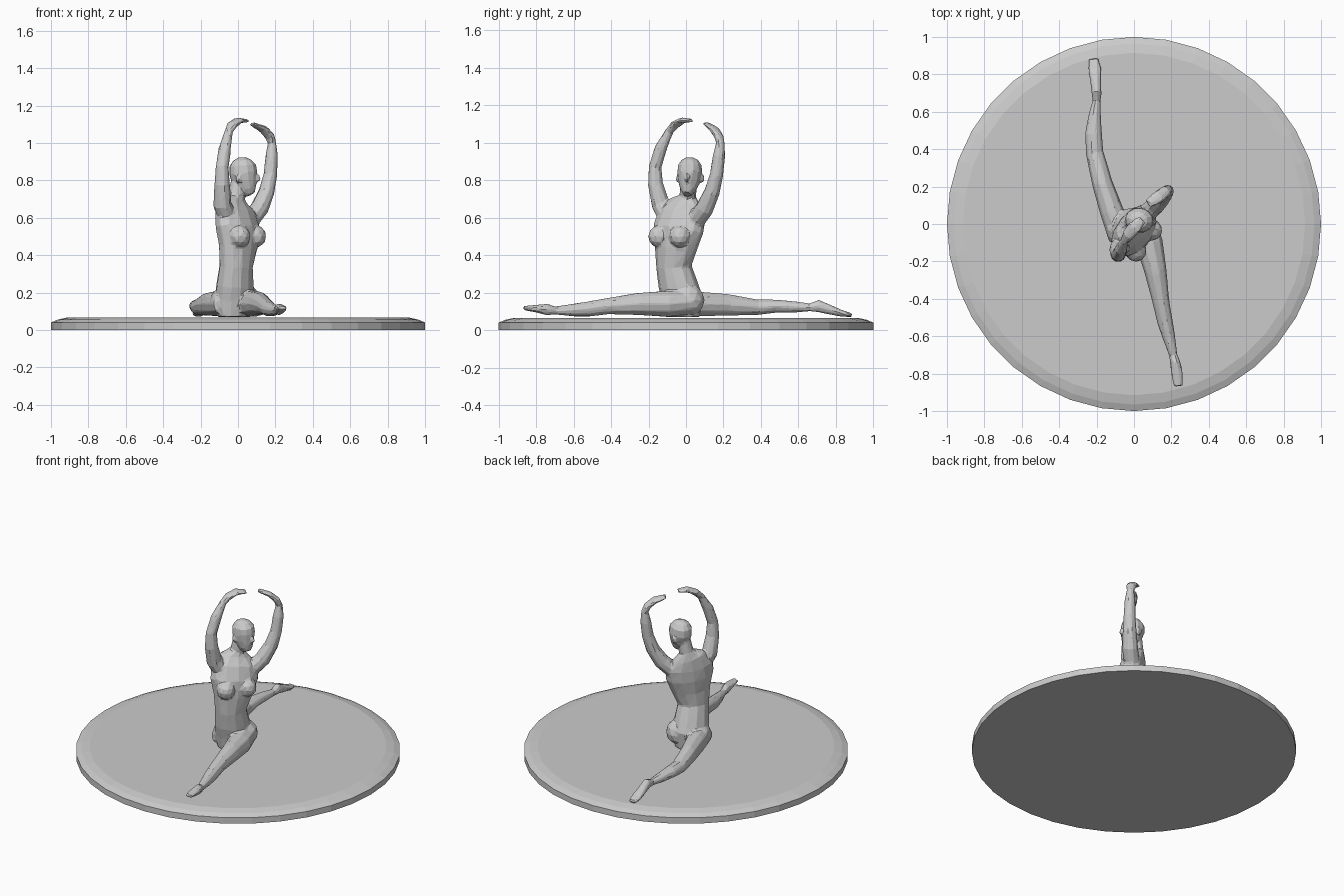
import bpy, bmesh, math
from mathutils import Vector, Matrix

LEFT = Vector((0.6, 0.8, 0))      # dancer's left, along the shoulders
FRONT = Vector((0.8, -0.6, 0))    # direction the chest faces


def loft(bm, path, side, n=10):
    """Closed tube through (x, y, z, half_width[, half_depth]) stations."""
    pts = [Vector(p[:3]) for p in path]
    rings = []
    for i, p in enumerate(path):
        t = (pts[min(i + 1, len(pts) - 1)] - pts[max(i - 1, 0)]).normalized()
        u = (side - t * side.dot(t)).normalized()
        v = t.cross(u)
        a, b = p[3], p[-1]
        rings.append([bm.verts.new(pts[i] + u * a * math.cos(k * math.tau / n)
                                   + v * b * math.sin(k * math.tau / n)) for k in range(n)])
    for r, s in zip(rings, rings[1:]):
        for k in range(n):
            bm.faces.new((r[k], r[(k + 1) % n], s[(k + 1) % n], s[k]))
    bm.faces.new(rings[0][::-1])
    bm.faces.new(rings[-1])


def ball(bm, centre, scale):
    m = Matrix.Translation(centre) @ Matrix.Diagonal((*scale, 1))
    bmesh.ops.create_icosphere(bm, subdivisions=2, radius=1, matrix=m)


def finish(bm, name):
    bmesh.ops.recalc_face_normals(bm, faces=bm.faces[:])
    me = bpy.data.meshes.new(name)
    bm.to_mesh(me)
    bm.free()
    ob = bpy.data.objects.new(name, me)
    bpy.context.collection.objects.link(ob)
    return ob


# Round base with a sloped rim
bm = bmesh.new()
loft(bm, [(0, 0, 0, 1), (0, 0, 0.04, 1), (0, 0, 0.055, 0.965), (0, 0, 0.066, 0.915)],
     Vector((1, 0, 0)), 36)
finish(bm, "round_base")

# Dancer: overlapping parts, fused and faceted below
bm = bmesh.new()

# Torso and neck
loft(bm, [(-.02, -.02, .07, .10, .08), (-.02, -.02, .17, .115, .10),
          (-.015, -.045, .25, .11, .095), (-.01, -.065, .34, .10, .085),
          (0, -.055, .44, .125, .09), (0, -.04, .54, .155, .095),
          (-.01, -.02, .62, .15, .08), (-.02, 0, .68, .10, .055),
          (-.01, .01, .715, .045, .045), (.005, .015, .79, .042, .045)], LEFT, 12)
chest = Vector((0, -.05, .50))
for s in (-1, 1):
    ball(bm, chest + FRONT * .065 + LEFT * s * .07, (.058, .058, .06))   # bust
ball(bm, (.04, .02, .16), (.08, .08, .085))                             # buttocks
ball(bm, (-.08, -.03, .15), (.07, .08, .08))

# Head, nose and ears
face = Vector((.97, -.2, 0))
head_side = Vector((.2, .97, 0))
loft(bm, [(.07, .005, .725, .022, .025), (.055, .01, .75, .042, .048),
          (.038, .015, .79, .058, .066), (.028, .02, .84, .068, .078),
          (.025, .02, .88, .065, .073), (.022, .02, .908, .045, .05),
          (.022, .02, .923, .018, .02)], head_side, 12)
head = Vector((.028, .02, .81))
ball(bm, head + face * .078, (.018, .012, .022))
for s in (-1, 1):
    ball(bm, head + head_side * s * .066 - face * .012, (.018, .012, .026))

# Raised arms with curved hands
loft(bm, [(-.05, -.09, .58, .05), (-.083, -.135, .67, .05), (-.085, -.163, .78, .042),
          (-.085, -.165, .87, .035), (-.07, -.135, .97, .034), (-.05, -.09, 1.06, .022),
          (-.032, -.06, 1.095, .034, .021), (0, -.02, 1.12, .038, .015),
          (.045, .025, 1.118, .026, .01)], FRONT)
loft(bm, [(.06, .05, .58, .05), (.115, .10, .65, .05), (.153, .14, .74, .043),
          (.173, .163, .83, .037), (.18, .176, .93, .034), (.182, .183, 1.0, .023),
          (.17, .175, 1.035, .033, .021), (.135, .148, 1.075, .036, .016),
          (.075, .108, 1.102, .026, .01)], FRONT)

# Legs in a full split: left forward, right back
across = Vector((1, 0, 0))
loft(bm, [(.045, .05, .15, .06), (.08, -.1, .14, .075, .072), (.115, -.25, .14, .06, .062),
          (.145, -.42, .128, .045), (.165, -.52, .113, .042, .042), (.185, -.6, .107, .035),
          (.21, -.7, .105, .022), (.22, -.74, .11, .028, .032),
          (.23, -.8, .115, .032, .021), (.237, -.868, .118, .026, .011)], across)
loft(bm, [(-.07, -.08, .14, .065), (-.12, .07, .14, .064, .068), (-.17, .22, .135, .055, .06),
          (-.21, .38, .122, .048, .043), (-.217, .48, .128, .046, .036), (-.21, .58, .124, .034, .031),
          (-.2, .66, .122, .022), (-.2, .705, .13, .027, .034), (-.205, .77, .108, .03, .026),
          (-.21, .83, .09, .036, .018), (-.215, .885, .08, .026, .011)], across)

dancer = finish(bm, "dancer")
fuse = dancer.modifiers.new("fuse", 'REMESH')
fuse.mode = 'VOXEL'
fuse.voxel_size = 0.008
soften = dancer.modifiers.new("soften", 'SMOOTH')
soften.factor = 0.5
soften.iterations = 3
facet = dancer.modifiers.new("facet", 'DECIMATE')
facet.ratio = 0.045
